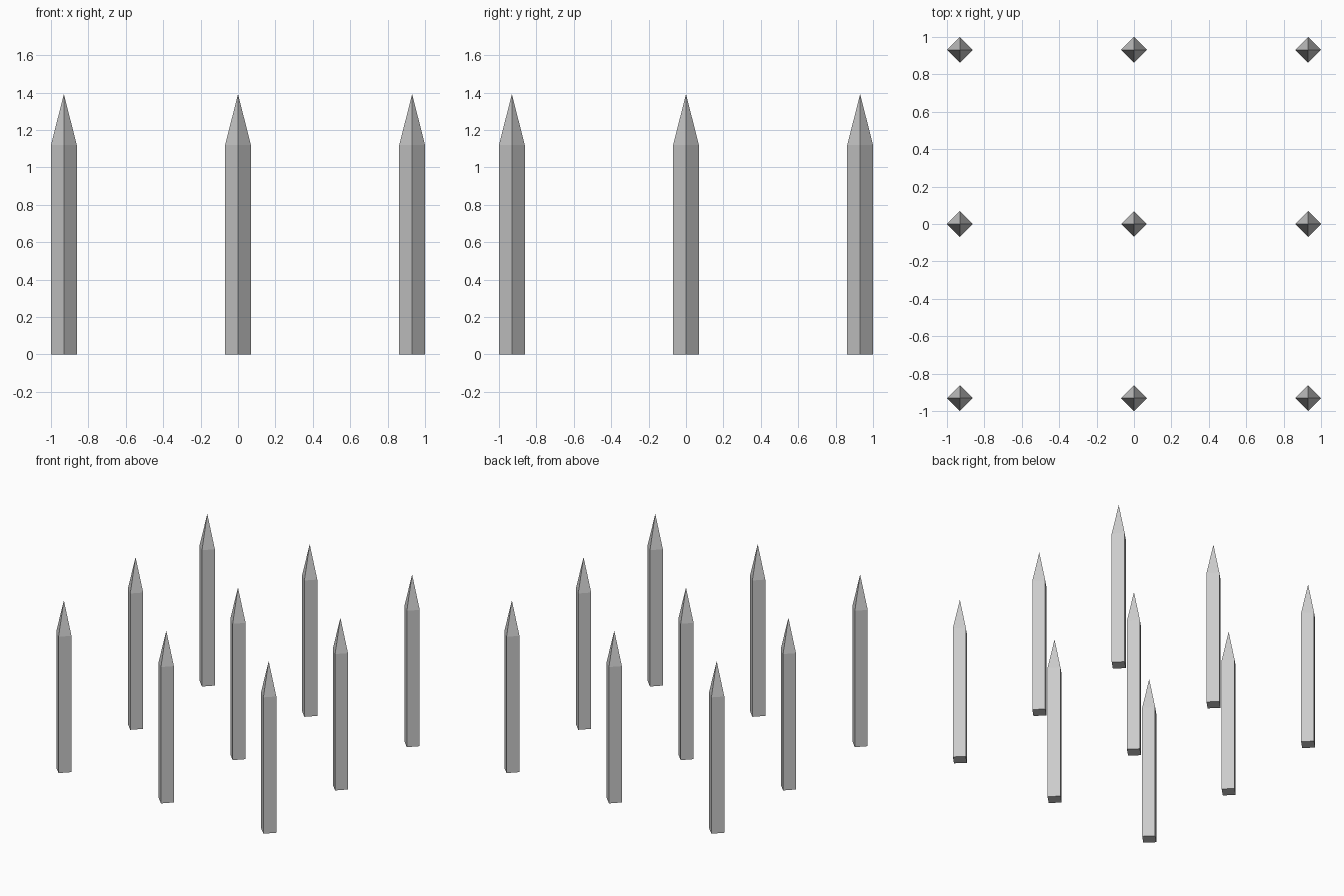
import bpy, bmesh
from mathutils import Matrix

if "Cube" in bpy.data.objects:
    bpy.data.objects.remove(bpy.data.objects["Cube"])

RADIUS, SHAFT_H, TIP_H, SPACING = 0.069, 1.12, 0.272, 0.931

# One four-sided stake: square shaft turned 45 degrees, pointed tip
bm = bmesh.new()
bmesh.ops.create_cone(bm, cap_ends=True, segments=4, radius1=RADIUS, radius2=RADIUS,
                      depth=SHAFT_H, matrix=Matrix.Translation((0, 0, SHAFT_H / 2)))
top = max(bm.faces, key=lambda f: f.calc_center_median().z)
tip = bmesh.ops.poke(bm, faces=[top])["verts"][0]
tip.co.z += TIP_H
bmesh.ops.recalc_face_normals(bm, faces=bm.faces)
mesh = bpy.data.meshes.new("stake")
bm.to_mesh(mesh)
bm.free()

# Three by three grid of stakes
for row, y in zip(("front", "middle", "back"), (-SPACING, 0, SPACING)):
    for col, x in zip(("left", "centre", "right"), (-SPACING, 0, SPACING)):
        stake = bpy.data.objects.new(f"stake_{row}_{col}", mesh)
        stake.location = (x, y, 0)
        bpy.context.collection.objects.link(stake)
